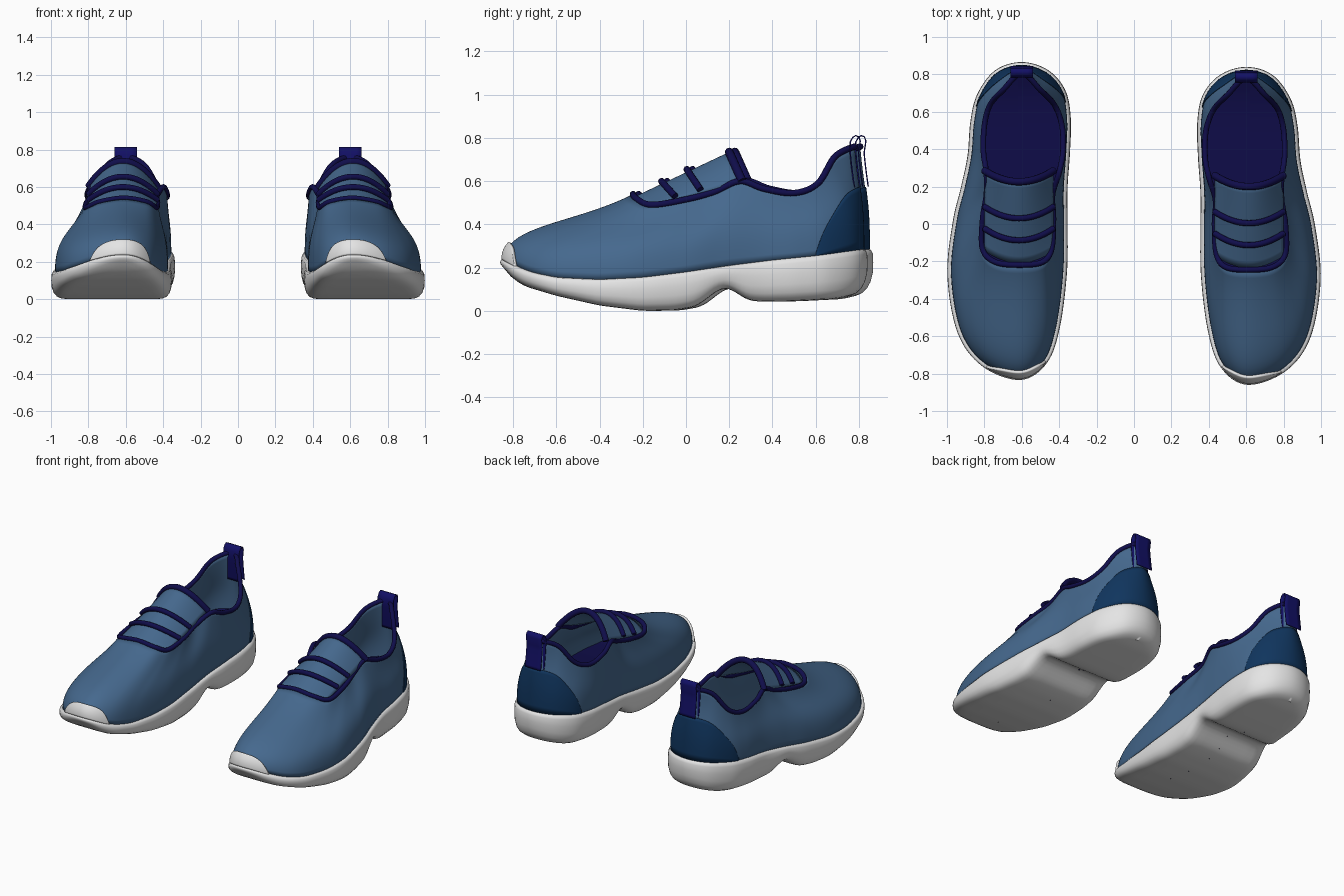
import bpy
from mathutils import Vector, Matrix

cube = bpy.data.objects.get("Cube")
if cube:
    bpy.data.objects.remove(cube, do_unlink=True)


def material(name, color):
    m = bpy.data.materials.new(name)
    m.use_nodes = True
    m.diffuse_color = (*color, 1)
    m.node_tree.nodes["Principled BSDF"].inputs["Base Color"].default_value = (*color, 1)
    return m


KNIT = material("knit_blue", (0.06, 0.14, 0.27))
HEEL = material("deep_blue", (0.005, 0.035, 0.11))
SOLE = material("off_white", (0.78, 0.78, 0.78))
NAVY = material("navy", (0.005, 0.004, 0.07))
TAB = material("bright_navy", (0.006, 0.005, 0.13))

# Sole edge outline (x, y): toe, outer side, heel, inner side
EDGE = [(.61, -.84), (.80, -.77), (.925, -.60), (.978, -.30), (.95, -.02), (.905, .17), (.87, .34),
        (.855, .52), (.82, .66), (.73, .78), (.60, .82), (.47, .78), (.385, .68), (.358, .54),
        (.362, .36), (.375, .17), (.375, -.02), (.378, -.28), (.415, -.57), (.48, -.755)]
# Throat and collar rim (x, y, z), point by point opposite the outline
RIM = [(.61, -.245, .54), (.74, -.23, .52), (.81, -.16, .49), (.81, 0, .515), (.79, .13, .55),
       (.79, .25, .60), (.805, .36, .565), (.80, .50, .545), (.77, .61, .59), (.70, .69, .715),
       (.60, .78, .76), (.50, .69, .715), (.425, .61, .59), (.385, .50, .545), (.38, .36, .565),
       (.40, .25, .60), (.435, .13, .55), (.43, 0, .515), (.44, -.16, .49), (.49, -.23, .52)]
# Heights along the shoe (y, z)
SOLE_TOP = [(-.86, .25), (-.8, .215), (-.72, .18), (-.6, .155), (-.4, .145), (-.2, .155),
            (0, .18), (.2, .21), (.4, .235), (.6, .255), (.85, .29)]
SOLE_BASE = [(-.86, .22), (-.83, .17), (-.75, .115), (-.6, .07), (-.4, .025), (-.2, 0), (-.05, .002),
             (.05, .02), (.12, .075), (.17, .11), (.22, .095), (.28, .05), (.35, .042), (.5, .045),
             (.7, .055), (.8, .08), (.86, .12)]
N = len(EDGE)
STEPS = 8
COLUMNS = [i / STEPS for i in range(N * STEPS)]
UP = Vector((0, 0, 1))


def spline(points, u):
    """Closed smooth curve through the points."""
    i = int(u // 1)
    t = u - i
    a, b, c, d = (Vector(points[(i + k) % N]) for k in (-1, 0, 1, 2))
    return b + t / 2 * (c - a + t * (2 * a - 5 * b + 4 * c - d + t * (3 * (b - c) + d - a)))


def linear(keys, y):
    if y <= keys[0][0]:
        return keys[0][1]
    for (y0, z0), (y1, z1) in zip(keys, keys[1:]):
        if y <= y1:
            return z0 + (z1 - z0) * (y - y0) / (y1 - y0)
    return keys[-1][1]


def height(keys, y):
    return sum(linear(keys, y + k * .01) for k in range(-3, 4)) / 7


def surf(u, t, lift=0.0):
    """Point on the upper: u runs round the shoe, t from sole edge to rim."""
    if lift:
        e = .01
        n = (surf(u + e, t) - surf(u - e, t)).cross(surf(u, t + e) - surf(u, t - e))
        return surf(u, t) + n.normalized() * lift
    e2 = spline(EDGE, u)
    p0 = Vector((e2.x, e2.y, height(SOLE_TOP, e2.y)))
    p3 = spline(RIM, u)
    rise = p3.z - p0.z
    p1 = p0 + UP * rise * .53
    p2 = p3.lerp(p0, .45)
    p2.z = p3.z - rise * .45
    s = 1 - t
    return p0 * s**3 + p1 * 3 * s * s * t + p2 * 3 * s * t * t + p3 * t**3


parts = []


def add(name, data, mat, thickness=0):
    data.materials.append(mat)
    ob = bpy.data.objects.new(name, data)
    bpy.context.collection.objects.link(ob)
    if thickness:
        mod = ob.modifiers.new("thickness", 'SOLIDIFY')
        mod.thickness = thickness
        mod.offset = -1
    parts.append(ob)


def grid(name, rows, mat, closed=False, thickness=0):
    """Skin rows of points with quads."""
    w = len(rows[0])
    faces = []
    for r in range(len(rows) - 1):
        for c in range(w if closed else w - 1):
            d = (c + 1) % w
            faces.append((r * w + c, r * w + d, r * w + w + d, r * w + w + c))
    me = bpy.data.meshes.new(name)
    me.from_pydata([p for row in rows for p in row], [], faces)
    me.shade_smooth()
    add(name, me, mat, thickness)


def tube(name, points, radius, mat, closed=False):
    cu = bpy.data.curves.new(name, 'CURVE')
    cu.dimensions = '3D'
    cu.bevel_depth = radius
    cu.bevel_resolution = 3
    cu.use_fill_caps = True
    sp = cu.splines.new('POLY')
    sp.points.add(len(points) - 1)
    for sp_point, p in zip(sp.points, points):
        sp_point.co = (*p, 1)
    sp.use_cyclic_u = closed
    sp.use_smooth = True
    add(name, cu, mat)


def patch(name, u0, u1, top, lift, mat, thickness):
    """Raised panel on the upper whose top edge falls off at both ends."""
    cols, rows = 40, 10
    grid(name, [[surf(u0 + (u1 - u0) * c / cols,
                      top * (1 - .95 * abs(2 * c / cols - 1)**4) * r / rows, lift)
                 for c in range(cols + 1)] for r in range(rows + 1)], mat, thickness=thickness)


# Upper with heel counter and toe bumper
grid("upper", [[surf(u, r / 18) for u in COLUMNS] for r in range(19)], KNIT, True, .012)
patch("heel_counter", 7.55, 12.45, .6, .005, HEEL, .004)
patch("toe_bumper", -1, .9, .18, .014, SOLE, .016)


# Sole: rings from the bottom spine outward, up the wall and over the top
def sole_ring(out, level, spread=1):
    ring = []
    for u in COLUMNS:
        p = spline(EDGE, u)
        t = (spline(EDGE, u + .02) - spline(EDGE, u - .02)).normalized()
        x, y = p.x + t.y * out, p.y - t.x * out
        base, top = height(SOLE_BASE, y), height(SOLE_TOP, p.y)
        ring.append(Vector((.62 + (x - .62) * spread, y, base + (top - base) * level)))
    return ring


profile = [(-.06, 0, 0), (-.06, 0, .35), (-.06, 0, .7), (-.06, 0, 1), (-.03, .02, 1), (-.008, .08, 1),
           (.008, .2, 1), (.018, .4, 1), (.02, .65, 1), (.018, .88, 1), (.01, .98, 1), (0, 1, 1), (-.05, 1, 1)]
grid("sole", [sole_ring(*p) for p in profile], SOLE, True)

# Insole
floor = [surf(u, .1, -.014) for u in COLUMNS]
grid("insole", [[Vector((.62 + (p.x - .62) * f, p.y, p.z)) for p in floor]
                for f in (1, .7, .4, 0)], NAVY, True)


# Tongue, its rim and the laces
def tongue(s, a, lift=0.0):
    k = a * a
    y = -.235 + .435 * s + k * (.065 - .005 * s)
    z = .53 + .205 * s - k * (.045 + .09 * s)
    return Vector((.615 + .185 * a, y, z + lift))


ACROSS = [i / 12 - 1 for i in range(25)]
grid("tongue", [[tongue(r / 12, a) for a in ACROSS] for r in range(13)], KNIT, thickness=.012)
tube("tongue_rim", [tongue(1, a) for a in ACROSS], .02, NAVY)
for i, s in enumerate((.28, .55)):
    tube(f"lace_{i + 1}", [tongue(s, a, .012) for a in ACROSS], .016, NAVY)
tube("collar_trim", [spline(RIM, u) for u in COLUMNS], .015, NAVY, True)

# Heel pull tab: a ribbon looped over the collar
path = [surf(10, .6 + k * .05, .012) for k in range(8)]
path += [Vector((.6, y, z)) for y, z in ((.803, .785), (.797, .803), (.785, .808), (.773, .80), (.762, .78))]
path += [surf(10, .95 - k * .05, -.02) for k in range(8)]
grid("pull_tab", [[p + Vector((x, 0, 0)) for x in (-.06, -.03, 0, .03, .06)] for p in path],
     TAB, thickness=.006)

# Mirrored second shoe, set slightly further back
flip = Matrix.Translation((0, .026, 0)) @ Matrix.Scale(-1, 4, (1, 0, 0))
for ob in list(parts):
    twin = ob.copy()
    twin.data = ob.data.copy()
    twin.data.transform(flip)
    if ob.type == 'MESH':
        twin.data.flip_normals()
    ob.name, twin.name = "left_" + ob.name, "right_" + ob.name.removeprefix("left_")
    bpy.context.collection.objects.link(twin)
